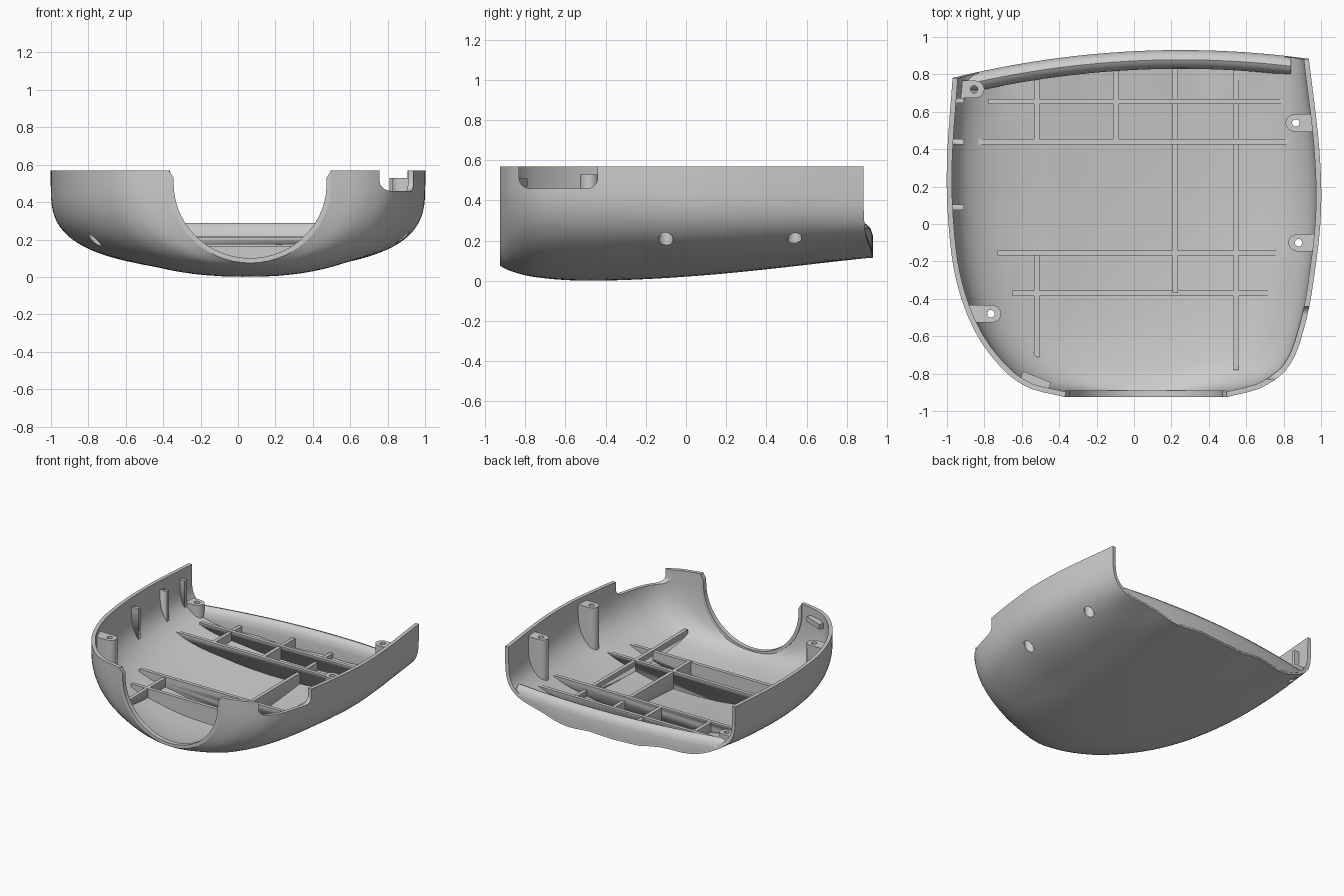
import bpy, bmesh, math
from mathutils import Matrix

if "Cube" in bpy.data.objects:
    bpy.data.objects.remove(bpy.data.objects["Cube"])

TOP, SHOULDER, FRONT = 0.57, 0.5, -0.925

# key sections: y, left x, right x, bottom z, roundness exponent
KEYS = [(-.925, -.37, .50, .075, 2.0), (-.88, -.55, .67, .052, 2.1),
        (-.77, -.70, .82, .022, 2.3), (-.55, -.85, .91, .002, 2.5),
        (-.25, -.95, .965, .006, 2.75), (.10, -.993, 1.0, .028, 3.0),
        (.45, -1.0, .99, .062, 3.2), (.93, -.97, .935, .118, 3.6)]


def key_at(y):
    """Smooth (Hermite) interpolation of the key sections."""
    y = max(KEYS[0][0], min(KEYS[-1][0], y))
    k = max(i for i in range(len(KEYS) - 1) if KEYS[i][0] <= y)

    def slope(i, c):
        a, b = KEYS[max(i - 1, 0)], KEYS[min(i + 1, len(KEYS) - 1)]
        return (b[c] - a[c]) / (b[0] - a[0])
    a, b = KEYS[k], KEYS[k + 1]
    h = b[0] - a[0]
    t = (y - a[0]) / h
    return [a[c] * (1 + 2 * t) * (1 - t) ** 2 + slope(k, c) * h * t * (1 - t) ** 2
            + b[c] * t * t * (3 - 2 * t) + slope(k + 1, c) * h * t * t * (t - 1)
            for c in range(1, 5)]


def back_y(x):
    return .93 - .1 * (x - .25) ** 2


def section(f, inset=0.0, n=48):
    """U-shaped section at fraction f of the length, left rim to right rim."""
    xl, xr, zb, e = key_at(FRONT + 1.855 * f)
    xl, xr, zb = xl + inset, xr - inset, zb + inset
    cx, w, h = (xl + xr) / 2, (xr - xl) / 2, SHOULDER - zb
    pts = []
    for j in range(n + 1):
        a = math.pi * j / n
        c, s = math.cos(a), max(math.sin(a), 0)
        x = cx - w * math.copysign(abs(c) ** (2 / e), c)
        depth = s ** (2 / e)
        z = SHOULDER - h * depth
        z += .04 * min(1, ((x - .07) / .5) ** 2) * depth * min(1, 2.5 * f) * (1 - .7 * f)
        z += .012 * math.sin(12 * x) * depth * max(0, (f - .85) / .15) * (f <= 1)
        pts.append((x, z))
    pts = [(xl, TOP)] + pts + [(xr, TOP)]
    return [(x, FRONT + f * (back_y(x) - FRONT), z) for x, z in pts]


def finish(name, bm, angle=35):
    me = bpy.data.meshes.new(name)
    bm.to_mesh(me)
    bm.free()
    ob = bpy.data.objects.new(name, me)
    bpy.context.collection.objects.link(ob)
    shade(ob, angle)
    return ob


def shade(ob, angle=35):
    bpy.ops.object.select_all(action='DESELECT')
    ob.select_set(True)
    bpy.context.view_layer.objects.active = ob
    bpy.ops.object.shade_smooth_by_angle(angle=math.radians(angle))


def loft(name, rows, caps=False, closed=False):
    """Skin a list of equal-length rows of points."""
    bm = bmesh.new()
    v = [[bm.verts.new(p) for p in r] for r in rows]
    m = len(rows[0])
    for a, b in zip(v, v[1:]):
        for j in range(m if closed else m - 1):
            k = (j + 1) % m
            bm.faces.new((a[j], b[j], b[k], a[k]))
    if caps:
        bm.faces.new(v[0])
        bm.faces.new(v[-1][::-1])
        if not closed:
            bm.faces.new([r[0] for r in v] + [r[-1] for r in reversed(v)])
        bmesh.ops.recalc_face_normals(bm, faces=bm.faces)
    return finish(name, bm)


def box(name, x0, x1, y0, y1, z0, z1, turn=0):
    bm = bmesh.new()
    c = Matrix.Translation(((x0 + x1) / 2, (y0 + y1) / 2, (z0 + z1) / 2))
    size = Matrix.Diagonal((x1 - x0, y1 - y0, z1 - z0, 1))
    bmesh.ops.create_cube(bm, size=1, matrix=c @ Matrix.Rotation(turn, 4, 'Z') @ size)
    return finish(name, bm)


def cylinder(name, x, y, r, z0, z1):
    bm = bmesh.new()
    bmesh.ops.create_cone(bm, cap_ends=True, segments=20, radius1=r, radius2=r,
                          depth=z1 - z0, matrix=Matrix.Translation((x, y, (z0 + z1) / 2)))
    return finish(name, bm)


def boolean(ob, cutter, op):
    m = ob.modifiers.new("cut", 'BOOLEAN')
    m.operation, m.object, m.solver = op, cutter, 'EXACT'
    bpy.context.view_layer.objects.active = ob
    bpy.ops.object.modifier_apply(modifier=m.name)


# outer shell
fracs = [(i / 44) ** 1.4 for i in range(45)]
shell = loft("shell", [section(f) for f in fracs])
m = shell.modifiers.new("wall", 'SOLIDIFY')
m.thickness, m.offset = .028, -1
bpy.context.view_layer.objects.active = shell
bpy.ops.object.modifier_apply(modifier=m.name)

# helper volume that trims inner parts to the shell
inside = loft("inside_volume", [section(f, .014) for f in fracs + [1.1, 1.2]], caps=True)
helpers = [inside]

# side notch near the front right, rounded lower corners
notch = []
for cy, a0 in ((-.78, 180), (-.49, 270)):
    for i in range(6):
        a = math.radians(a0 + 18 * i)
        notch.append((cy + .05 * math.cos(a), .51 + .05 * math.sin(a)))
notch += [(-.44, .7), (-.83, .7)]
cutter = loft("notch_cutter", [[(x, y, z) for y, z in notch] for x in (.58, 1.2)],
              caps=True, closed=True)
boolean(shell, cutter, 'DIFFERENCE')
helpers.append(cutter)

# screw bosses with bores running up through the shell
for i, (x, y, top) in enumerate([(.88, -.10, .53), (.865, .54, .53),
                                 (-.765, -.48, .53), (-.855, .72, .32)]):
    side = math.copysign(1, x)
    plan = [(x - side * .055 * math.cos(a), y + .047 * math.sin(a))
            for a in (math.radians(-90 + 15 * k) for k in range(13))]
    plan += [(x + side * .25, y + .047), (x + side * .25, y - .047)]
    boss = loft(f"screw_boss_{i + 1}", [[(px, py, z) for px, py in plan] for z in (-.1, top)],
                caps=True, closed=True)
    boolean(boss, inside, 'INTERSECT')
    bore = cylinder("bore_cutter", x, y, .036, -.2, top - .08)
    pin = cylinder("pin_cutter", x, y, .02, -.2, .8)
    boolean(shell, bore, 'DIFFERENCE')
    boolean(boss, bore, 'DIFFERENCE')
    boolean(boss, pin, 'DIFFERENCE')
    shade(boss)
    helpers += [bore, pin]
shade(shell)

# stiffening ribs on the floor and fins on the left wall
T = .014
ribs = [("cross_rib", x0, x1, y - T, y + T, -.1, z) for y, x0, x1, z in
        [(.655, -.78, .80, .215), (.44, -.84, .84, .21),
         (-.155, -.73, .78, .175), (-.37, -.65, .75, .165)]]
ribs += [("long_rib", x - T, x + T, y0, y1, -.1, z) for x, y0, y1, z in
         [(-.52, .44, .80, .209), (-.52, -.71, -.155, .164), (-.095, .44, .85, .209),
          (.22, -.37, .86, .174), (.545, -.78, .86, .172)]]
ribs += [("wall_fin", -1.1, x, y - T, y + T, .1, .5) for y, x in
         [(.66, -.91), (.44, -.91), (.09, -.91)]]
for r in ribs:
    boolean(box(*r), inside, 'INTERSECT')

# small catch inside the front left corner
catch = box("front_catch", -.61, -.45, -.88, -.815, .47, .51, math.radians(-22))
boolean(catch, inside, 'INTERSECT')

# rolled lip along the back edge
profile = [(0, .05), (0, .225), (-.012, .262), (-.032, .283), (-.052, .289),
           (-.074, .278), (-.092, .25), (-.1, .21), (-.1, .05)]
xs = [-.93 + 1.77 * i / 30 for i in range(31)]
lip = loft("back_lip", [[(x, back_y(x) + d, z) for d, z in profile] for x in xs],
           caps=True, closed=True)
boolean(lip, inside, 'INTERSECT')
shade(lip)

# raised ring around the round front opening
outer = [p for p in section(0)]
cx = .065
scale = .94
inner = [(cx + (x - cx) * scale, y, z if z >= SHOULDER else SHOULDER + (z - SHOULDER) * scale)
         for x, y, z in outer]
inner = [(x, y, min(z, .53)) for x, y, z in inner]
loft("opening_ring", [[o, i, (i[0], i[1] + .035, i[2]), (o[0], o[1] + .035, o[2])]
                      for o, i in zip(outer, inner)], caps=True, closed=True)

for h in helpers:
    bpy.data.objects.remove(h)
